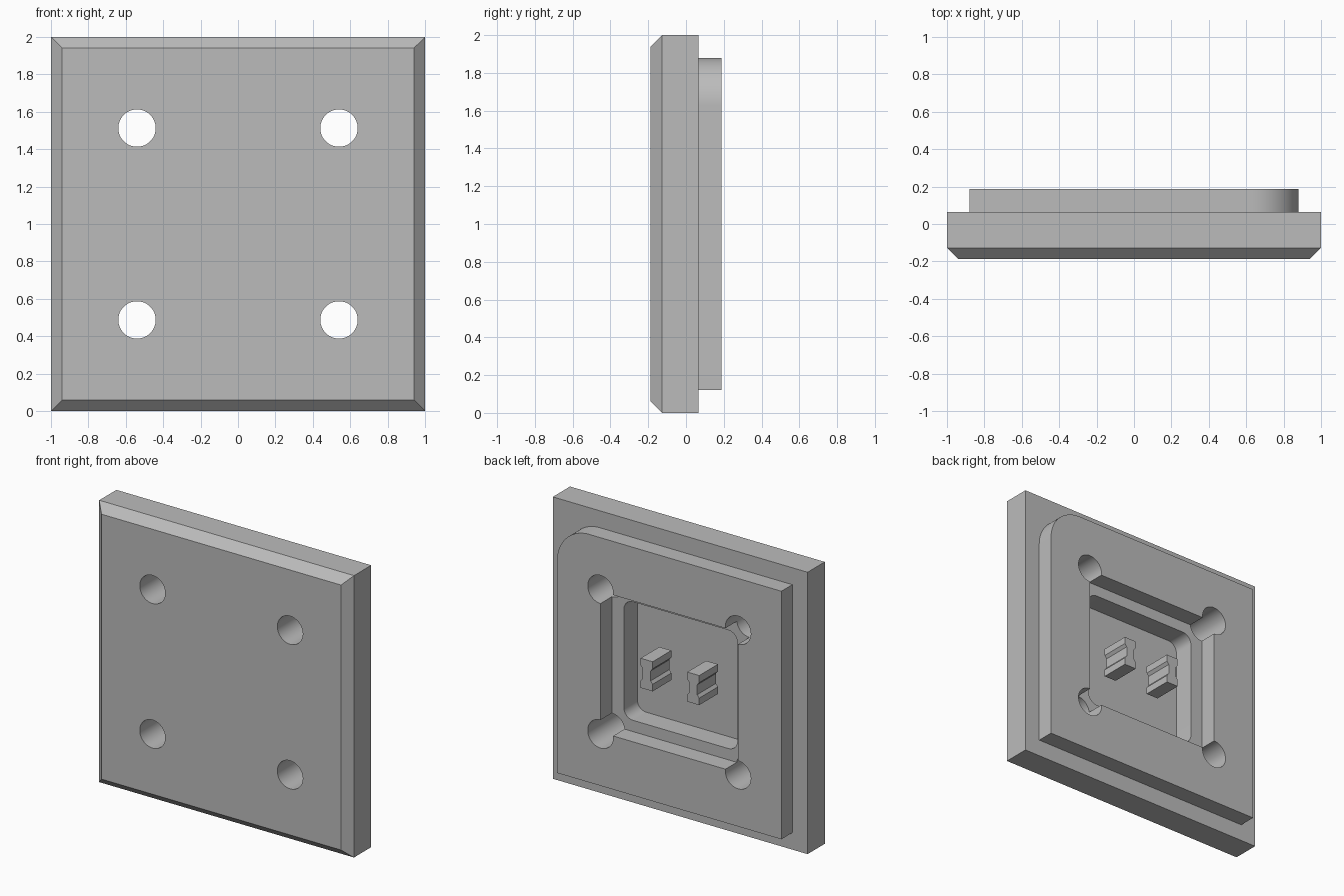
import bpy, bmesh, math

cube = bpy.data.objects.get("Cube")
if cube:
    bpy.data.objects.remove(cube, do_unlink=True)

grey = bpy.data.materials.new("plain_grey")
grey.use_nodes = True
colour = (0.5, 0.5, 0.5, 1)
grey.diffuse_color = colour
grey.node_tree.nodes["Principled BSDF"].inputs["Base Color"].default_value = colour

MID = 1.0  # height of the centre of the plate


def rounded_rect(w, h, radii=(0, 0, 0, 0), steps=12):
    """Half width, half height; corner radii start at +x top and go round."""
    points = []
    for i, (sx, sz) in enumerate([(1, 1), (-1, 1), (-1, -1), (1, -1)]):
        r = radii[i]
        if r == 0:
            points.append((sx * w, sz * h))
            continue
        for s in range(steps + 1):
            a = math.pi / 2 * (i + s / steps)
            points.append((sx * (w - r) + r * math.cos(a),
                           sz * (h - r) + r * math.sin(a)))
    return points


def circle(r, n=48):
    return [(r * math.cos(2 * math.pi * i / n), r * math.sin(2 * math.pi * i / n))
            for i in range(n)]


def loft(name, sections, x=0, z=MID):
    """Solid through (y, profile) sections, capped at both ends."""
    bm = bmesh.new()
    rings = [[bm.verts.new((x + px, y, z + pz)) for px, pz in profile]
             for y, profile in sections]
    for a, b in zip(rings, rings[1:]):
        for i in range(len(a)):
            j = (i + 1) % len(a)
            bm.faces.new((a[i], a[j], b[j], b[i]))
    bm.faces.new(rings[0])
    bm.faces.new(rings[-1])
    bmesh.ops.recalc_face_normals(bm, faces=bm.faces)
    mesh = bpy.data.meshes.new(name)
    bm.to_mesh(mesh)
    bm.free()
    mesh.materials.append(grey)
    obj = bpy.data.objects.new(name, mesh)
    bpy.context.collection.objects.link(obj)
    return obj


def combine(target, tool, operation):
    """Apply a boolean and remove the tool object."""
    mod = target.modifiers.new("boolean", "BOOLEAN")
    mod.operation, mod.solver, mod.object = operation, "EXACT", tool
    bpy.context.view_layer.update()
    result = target.evaluated_get(bpy.context.evaluated_depsgraph_get())
    mesh = bpy.data.meshes.new_from_object(result)
    target.modifiers.clear()
    target.data = mesh
    bpy.data.objects.remove(tool, do_unlink=True)


# Plate with a chamfered front edge
plate = loft("plate", [(-0.1875, rounded_rect(0.94, 0.94)),
                       (-0.1275, rounded_rect(1, 1)),
                       (0.065, rounded_rect(1, 1))])

# Raised back pad with one rounded corner
pad = loft("back_pad", [(y, rounded_rect(0.88, 0.88, (0.25, 0, 0, 0), 24))
                        for y in (0, 0.1875)])
combine(plate, pad, "UNION")

# Stepped pocket in the back
outer = loft("outer_pocket", [(y, rounded_rect(0.54, 0.5)) for y in (0.06, 0.3)])
combine(plate, outer, "DIFFERENCE")
inner = loft("inner_pocket", [(y, rounded_rect(0.445, 0.42, (0.07,) * 4))
                              for y in (-0.09, 0.25)])
combine(plate, inner, "DIFFERENCE")

# Four through holes
for sx in (-1, 1):
    for sz in (-1, 1):
        hole = loft("hole", [(y, circle(0.1)) for y in (-0.4, 0.4)],
                    sx * 0.54, MID + sz * 0.513)
        combine(plate, hole, "DIFFERENCE")

# Two grooved prongs inside the pocket
edge = [(0.047, -0.105), (0.047, -0.055), (0.031, -0.035),
        (0.031, 0.035), (0.047, 0.055), (0.047, 0.105)]
profile = edge + [(-x, -z) for x, z in edge]
prongs = [loft(name, [(y, profile) for y in (-0.03, 0.18)], x)
          for name, x in (("left_prong", 0.183), ("right_prong", -0.183))]

# Smooth round walls, keep sharp edges
bpy.ops.object.select_all(action="DESELECT")
for obj in [plate] + prongs:
    obj.select_set(True)
bpy.context.view_layer.objects.active = plate
bpy.ops.object.shade_smooth_by_angle(angle=math.radians(25))
